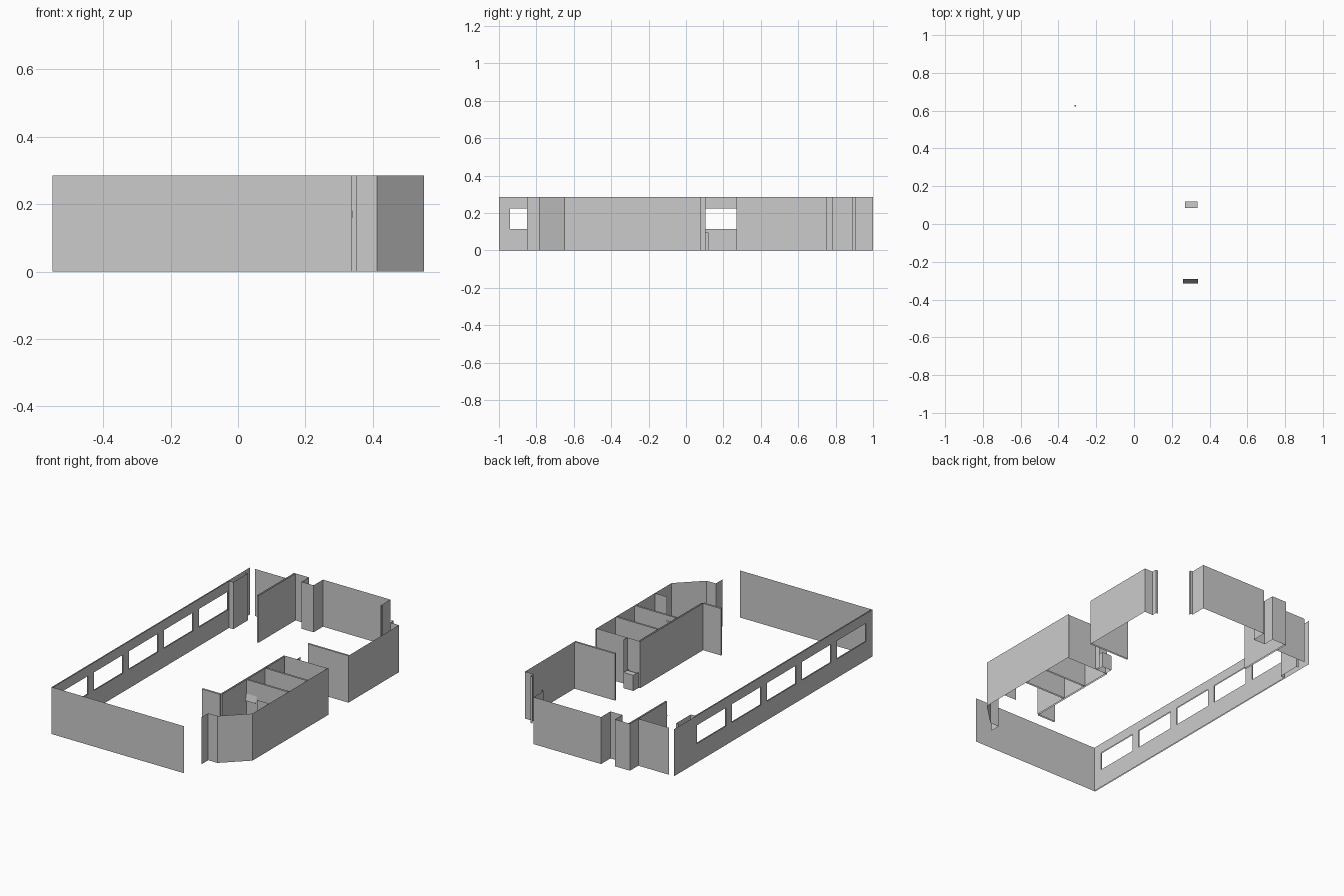
import bpy, bmesh

if "Cube" in bpy.data.objects:
    bpy.data.objects.remove(bpy.data.objects["Cube"])

H = 0.285  # wall height


def wall(name, pts, z0=0.0, z1=H):
    """Thin wall surface standing on a plan polyline."""
    bm = bmesh.new()
    low = [bm.verts.new((x, y, z0)) for x, y in pts]
    top = [bm.verts.new((x, y, z1)) for x, y in pts]
    for i in range(len(pts) - 1):
        bm.faces.new((low[i], low[i + 1], top[i + 1], top[i]))
    return finish(name, bm)


def finish(name, bm):
    me = bpy.data.meshes.new(name)
    bm.to_mesh(me)
    bm.free()
    ob = bpy.data.objects.new(name, me)
    bpy.context.collection.objects.link(ob)
    return ob


def window_wall(name, x, y0, y1, windows, sill, head):
    """Wall along y, tiled on a grid with the window cells left open."""
    ys = [y0] + [v for w in windows for v in w] + [y1]
    zs = [0, sill, head, H]
    bm = bmesh.new()
    g = [[bm.verts.new((x, y, z)) for z in zs] for y in ys]
    for i in range(len(ys) - 1):
        for j in range(3):
            if j == 1 and i % 2 == 1:
                continue
            bm.faces.new((g[i][j], g[i + 1][j], g[i + 1][j + 1], g[i][j + 1]))
    return finish(name, bm)


def flat(name, x0, x1, y0, y1, z0, z1):
    """Rectangle that may slope from z0 at y0 to z1 at y1."""
    bm = bmesh.new()
    bm.faces.new([bm.verts.new(c) for c in
                  ((x0, y0, z0), (x1, y0, z0), (x1, y1, z1), (x0, y1, z1))])
    return finish(name, bm)


# Left wall: outer and inner skin with five windows and upright reveals
wins = [(-0.94 + 0.335 * i, -0.66 + 0.335 * i) for i in range(5)]
SILL, HEAD = 0.115, 0.225
window_wall("left_wall_outer", -0.55, -1, 0.90, wins, SILL, HEAD)
window_wall("left_wall_inner", -0.543, -1, 0.69, wins, SILL, HEAD)
for w in wins:
    for y in w:
        wall("window_reveal", [(-0.55, y), (-0.543, y)], SILL, HEAD)
wall("left_pilaster", [(-0.543, 0.69), (-0.515, 0.69), (-0.515, 0.83), (-0.53, 0.83)])

# Front wall
wall("front_wall", [(-0.55, -1), (0.338, -1)])

# Front entrance, chamfered corner and right wall up to the side opening
wall("right_wall_front", [(0.35, -0.85), (0.35, -0.785), (0.412, -0.785), (0.552, -0.65),
                          (0.552, 0.08)])

# Right wall behind the side opening, with the rear doorway return
wall("right_wall_back", [(0.28, 0.28), (0.552, 0.28), (0.552, 0.755), (0.495, 0.755),
                         (0.495, 0.785), (0.48, 0.785)])
wall("side_opening_lining", [(0.28, 0.28), (0.28, 0.27), (0.552, 0.27), (0.552, 0.28)])

# Back wall with shallow duct steps and doorway return
wall("back_wall", [(-0.516, 0.90), (-0.31, 0.90), (-0.31, 0.98), (-0.21, 0.98),
                   (-0.21, 0.91), (-0.13, 0.91), (-0.13, 1), (0.322, 1),
                   (0.322, 0.905), (0.337, 0.905), (0.337, 0.89)])

# Short inner wall at the back left
wall("back_partition", [(-0.30, 0.98), (-0.30, 0.625), (-0.31, 0.625), (-0.31, 0.90)])
flat("partition_end_cap", -0.314, -0.306, 0.622, 0.63, 0.2, 0.2)

# Long inner wall of the small rooms, ending in a column
wall("corridor_wall", [(0.14, -0.535), (0.14, -0.545), (0.26, -0.545), (0.26, 0.07),
                       (0.345, 0.07), (0.345, 0.105)])
wall("corridor_lining", [(0.14, -0.535), (0.27, -0.535), (0.27, 0.06)])

# Cross partitions between the small rooms
for y in (-0.30, -0.12):
    for off in (-0.005, 0.005):
        wall("room_partition", [(0.27, y + off), (0.552, y + off)])
wall("room_partition_front", [(0.47, -0.49), (0.552, -0.49)])
wall("room_partition_back", [(0.345, 0.07), (0.552, 0.07)])

# Tilted dark panel in the small room
flat("tilted_panel", 0.26, 0.34, -0.315, -0.29, 0.16, 0.26)

# Low box beside the column
wall("low_box_sides", [(0.27, 0.07), (0.27, 0.12), (0.335, 0.12), (0.335, 0.07)], 0, 0.095)
flat("low_box_lid", 0.27, 0.335, 0.085, 0.12, 0.095, 0.095)
